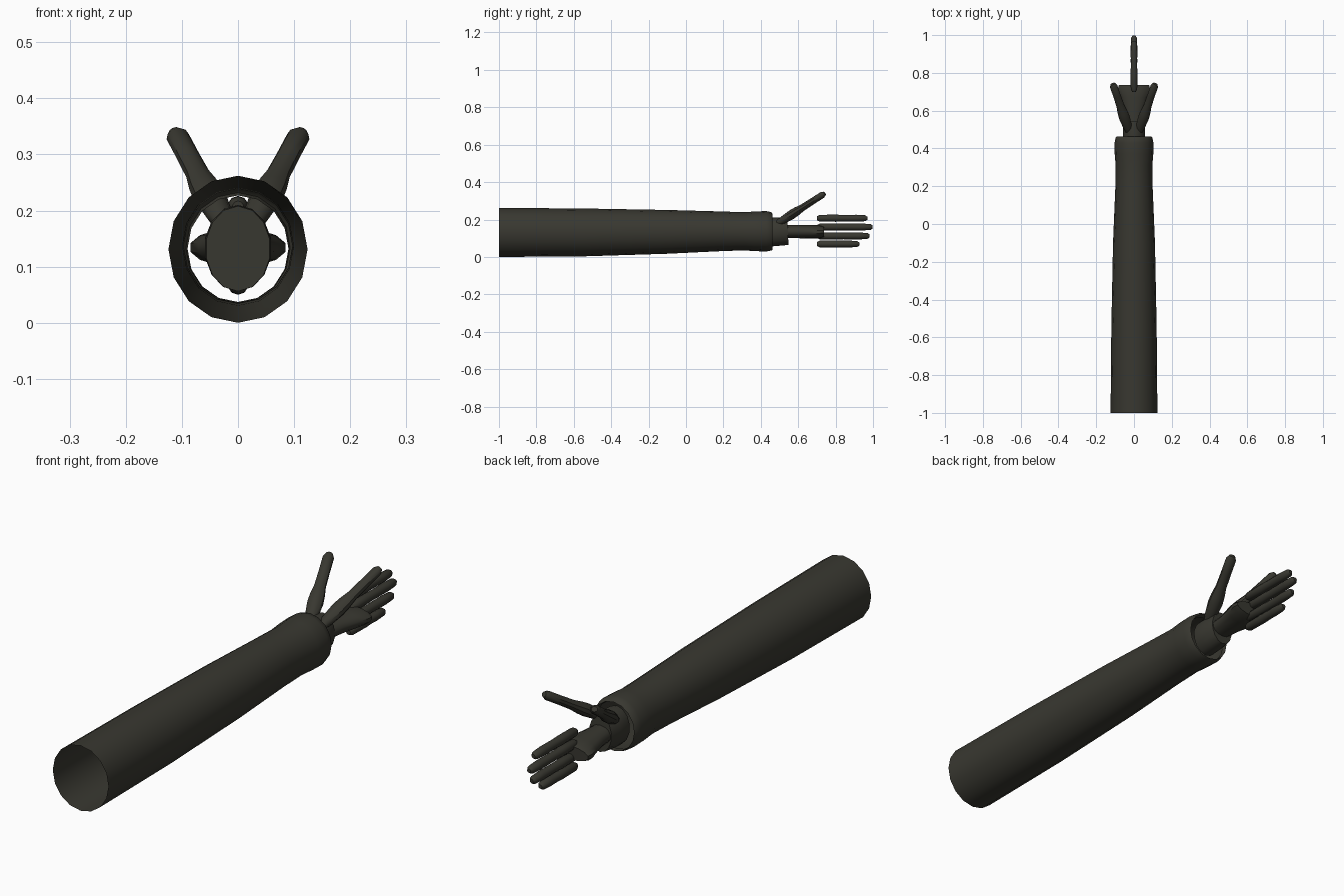
import bpy, bmesh, math
from mathutils import Vector

if "Cube" in bpy.data.objects:
    bpy.data.objects.remove(bpy.data.objects["Cube"])

olive = bpy.data.materials.new("dark olive")
olive.diffuse_color = (0.04, 0.039, 0.03, 1)
olive.use_nodes = True
olive.node_tree.nodes["Principled BSDF"].inputs["Base Color"].default_value = olive.diffuse_color


def loft(name, stations, sides, caps=True, side=None):
    """Skin elliptical rings; station = (centre, radius across, radius up)."""
    bm = bmesh.new()
    pts = [Vector(s[0]) for s in stations]
    axis = (pts[-1] - pts[0]).normalized()
    across = axis.cross(Vector((0, 0, 1))).normalized()
    up = across.cross(axis)
    rings = []
    for c, (_, rx, rz) in zip(pts, stations):
        rings.append([bm.verts.new(c + across * rx * math.sin(2 * math.pi * i / sides)
                                   + up * rz * math.cos(2 * math.pi * i / sides))
                      for i in range(sides)])
    for a, b in zip(rings, rings[1:]):
        for i in range(sides):
            j = (i + 1) % sides
            bm.faces.new((a[i], a[j], b[j], b[i]))
    if caps:
        bm.faces.new(rings[0][::-1])
        bm.faces.new(rings[-1])
        bmesh.ops.recalc_face_normals(bm, faces=bm.faces[:])
    me = bpy.data.meshes.new(name)
    bm.to_mesh(me)
    bm.free()
    me.materials.append(olive)
    ob = bpy.data.objects.new(name, me)
    bpy.context.collection.objects.link(ob)
    bpy.ops.object.select_all(action='DESELECT')
    ob.select_set(True)
    bpy.context.view_layer.objects.active = ob
    bpy.ops.object.shade_smooth_by_angle(angle=math.radians(40))
    return ob


# Open sleeve with a pinched wrist and a cuff lip: y, centre z, half width, half height
sleeve = [(-1.0, .131, .124, .131), (-.55, .131, .120, .128), (-.1, .134, .111, .117),
          (.19, .137, .099, .106), (.31, .137, .097, .102), (.37, .137, .102, .106),
          (.43, .137, .103, .108), (.455, .137, .098, .103), (.462, .134, .093, .098),
          (.44, .132, .090, .095)]
loft("sleeve", [((0, y, z), a, b) for y, z, a, b in sleeve], 16, caps=False)

# Upright oval wrist
wrist = [(.44, .132, .058, .076), (.455, .133, .060, .077),
         (.50, .135, .060, .075), (.545, .136, .050, .072)]
loft("wrist", [((0, y, z), a, b) for y, z, a, b in wrist], 14)

# Palm, a flat wedge spreading toward the fingers
palm = [(.53, .135, .045, .035), (.60, .135, .054, .035), (.67, .134, .072, .036),
        (.715, .134, .087, .035), (.737, .134, .082, .028)]
loft("palm", [((0, y, z), a, b) for y, z, a, b in palm], 14)

# Four fingers stacked one above another: height, tip y
for n, (z, tip) in enumerate([(.207, .97), (.160, .998), (.112, .982), (.069, .927)]):
    y0 = .70
    prof = [(0, .010), (.014, .018), (.10, .019), (.14, .0175),
            (tip - y0 - .06, .0185), (tip - y0 - .012, .016), (tip - y0, .008)]
    loft("finger_%d" % (n + 1), [((0, y0 + d, z), r, r) for d, r in prof], 10)

# Mirrored pair of thumbs
for label, s in (("right", 1), ("left", -1)):
    base, tip = Vector((.022 * s, .48, .172)), Vector((.112 * s, .742, .340))
    prof = [(0, .016), (.12, .024), (.32, .030), (.42, .028), (.55, .022),
            (.75, .021), (.95, .021), (1, .012)]
    loft("thumb_" + label, [(base.lerp(tip, t), r, r * .85) for t, r in prof], 10)
